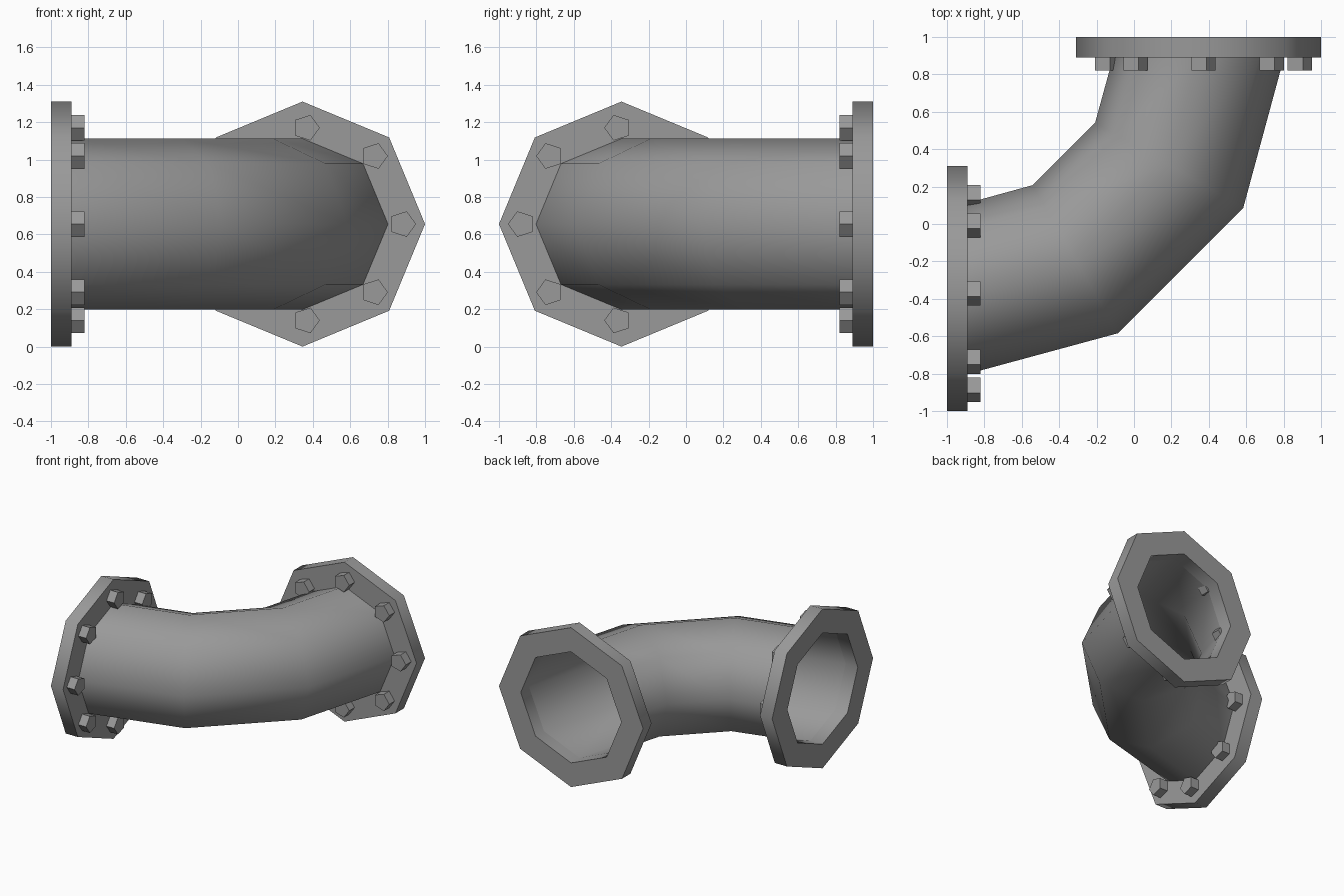
import bpy, bmesh
from math import sin, cos, tau, radians

if "Cube" in bpy.data.objects:
    bpy.data.objects.remove(bpy.data.objects["Cube"])

Z = 0.655          # height of the pipe axis
C = 0.345          # flange centre offset
R_PIPE = 0.457

# Dark grey metal
metal = bpy.data.materials.new("dark_metal")
metal.diffuse_color = (0.32, 0.32, 0.32, 1)
metal.use_nodes = True
metal.node_tree.nodes["Principled BSDF"].inputs["Base Color"].default_value = metal.diffuse_color


def ring(bm, cx, r, y, n=8, cz=Z, flip=False):
    """Ring in a plane facing y; flip mirrors it to the other pipe end."""
    pts = []
    for i in range(n):
        x, z = cx + r * cos(tau * i / n), cz + r * sin(tau * i / n)
        pts.append(bm.verts.new((-y, -x, z) if flip else (x, y, z)))
    return pts


def bridge(bm, a, b):
    n = len(a)
    for i in range(n):
        bm.faces.new((a[i], a[(i + 1) % n], b[(i + 1) % n], b[i]))


def finish(bm, name, smooth=False):
    """Make the object; smooth parts keep edges over 60 degrees sharp."""
    bmesh.ops.recalc_face_normals(bm, faces=bm.faces)
    for f in bm.faces:
        f.smooth = smooth
    for e in bm.edges:
        e.smooth = e.calc_face_angle(0) < radians(60)
    me = bpy.data.meshes.new(name)
    bm.to_mesh(me)
    bm.free()
    me.materials.append(metal)
    ob = bpy.data.objects.new(name, me)
    bpy.context.collection.objects.link(ob)


# Elbow pipe: octagonal open tube swept round the corner (-1, 1)
bm = bmesh.new()
loops = [ring(bm, C, R_PIPE, 0.89)]
for deg in (30, 60):
    a = radians(deg)
    loop = []
    for i in range(8):
        rad = 1.372 + R_PIPE * cos(tau * i / 8)
        loop.append(bm.verts.new((-1 + rad * cos(a), 1 - rad * sin(a),
                                  Z + R_PIPE * sin(tau * i / 8))))
    loops.append(loop)
loops.append(ring(bm, C, R_PIPE, 0.89, flip=True))
for a, b in zip(loops, loops[1:]):
    bridge(bm, a, b)
finish(bm, "elbow_pipe", True)

for flip, side in ((False, "back"), (True, "left")):
    # Octagonal flange with a straight bore, smooth round the rim
    bm = bmesh.new()
    ls = [ring(bm, C, r, y, flip=flip) for r, y in
          ((0.655, 0.89), (0.655, 1.0), (R_PIPE, 1.0), (R_PIPE, 0.89))]
    for i in range(4):
        bridge(bm, ls[i], ls[(i + 1) % 4])
    finish(bm, "flange_" + side, True)

    # Eight five-sided bolt heads on the inner flange face
    bm = bmesh.new()
    for k in range(8):
        bx = 0.365 + 0.515 * cos(tau * k / 8)
        bz = Z + 0.515 * sin(tau * k / 8)
        a = ring(bm, bx, 0.072, 0.82, 5, bz, flip)
        b = ring(bm, bx, 0.072, 0.895, 5, bz, flip)
        bridge(bm, a, b)
        bm.faces.new(a)
        bm.faces.new(b)
    finish(bm, "bolts_" + side)
